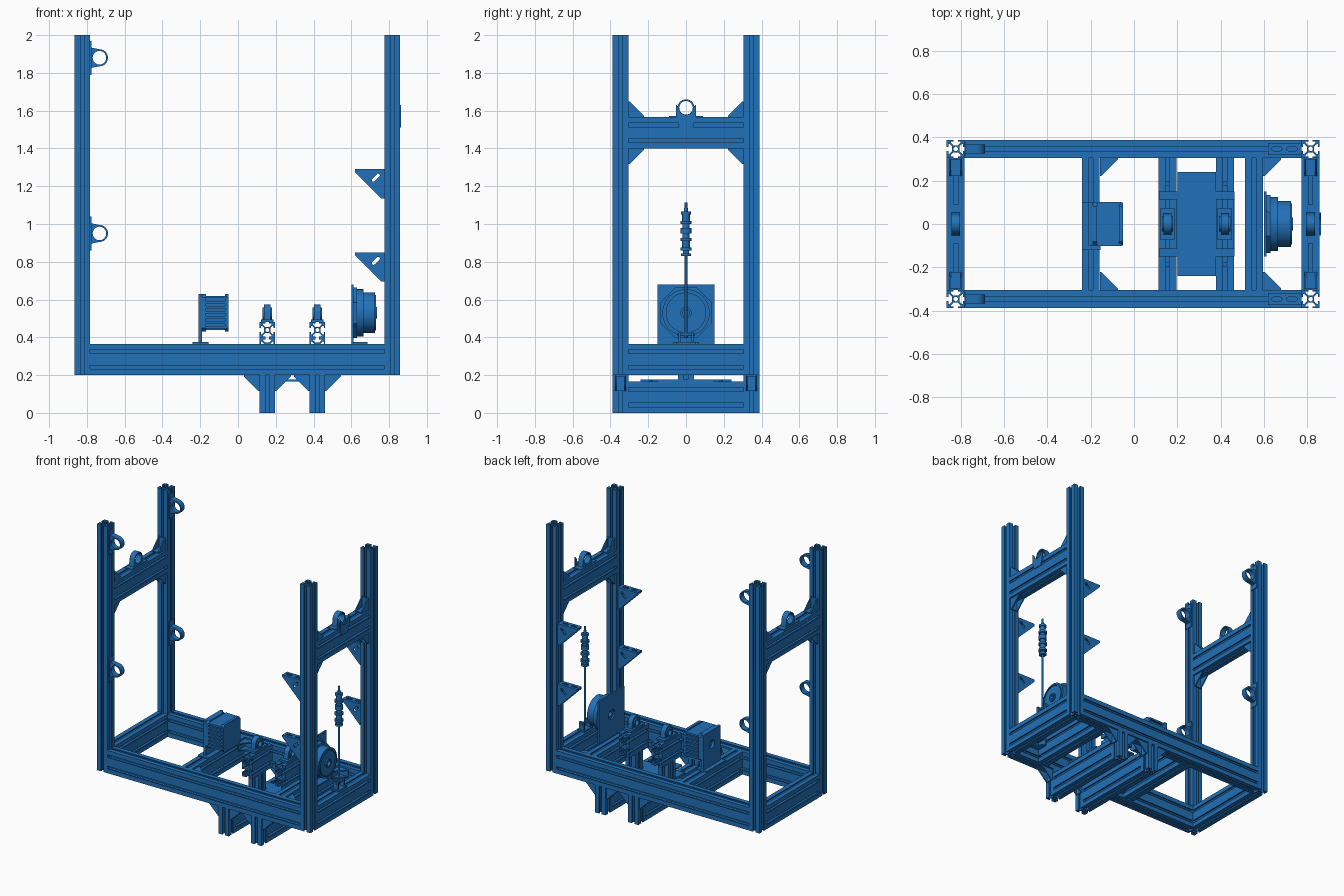
import bpy, bmesh
from math import sin, cos, pi
from mathutils import Vector

if "Cube" in bpy.data.objects:
    bpy.data.objects.remove(bpy.data.objects["Cube"])

blue = bpy.data.materials.new("machine_blue")
blue.use_nodes = True
colour = (0.016, 0.165, 0.48, 1)
blue.diffuse_color = colour
blue.node_tree.nodes["Principled BSDF"].inputs["Base Color"].default_value = colour

S = 0.083                      # extrusion width
H = S / 2
LEFT, RIGHT, SIDE = -0.824, 0.816, 0.347
BASE, DECK = 0.2, 0.2 + 2 * S
INNER = SIDE - H
objects = []


# ---- 2D outlines ----
def circle(u, v, r, n=24, start=0, sweep=2 * pi):
    k = n if sweep == 2 * pi else n - 1
    return [(u + r * cos(start + sweep * i / k), v + r * sin(start + sweep * i / k)) for i in range(n)]


def rect(u0, u1, v0, v1):
    return [(u0, v0), (u1, v0), (u1, v1), (u0, v1)]


def slot(u, v, length, r, angle=0):
    du, dv = cos(angle) * length / 2, sin(angle) * length / 2
    return (circle(u + du, v + dv, r, 7, angle - pi / 2, pi)
            + circle(u - du, v - dv, r, 7, angle + pi / 2, pi))


def slot_profile(u, v):
    """Square extrusion section with a T slot in each side and a bored core."""
    side = [(.5, -.5), (.5, -.12), (.41, -.12), (.41, -.27), (.34, -.27), (.2, -.13)]
    side += [(a, -b) for a, b in reversed(side[1:])]
    loop = []
    for c, s in ((1, 0), (0, 1), (-1, 0), (0, -1)):
        loop += [(u + S * (a * c - b * s), v + S * (a * s + b * c)) for a, b in side]
    return [loop, circle(u, v, S * .13, 10)]


# ---- solids: each piece is (axis, from, to, outline loops) ----
ORDER = {"x": (2, 0, 1), "y": (0, 2, 1), "z": (0, 1, 2)}


def part(name, *pieces):
    bm = bmesh.new()
    for axis, a, b, loops in pieces:
        i, j, k = ORDER[axis]
        edges = []
        for loop in loops:
            vs = []
            for u, v in loop:
                p = (u, v, a)
                vs.append(bm.verts.new((p[i], p[j], p[k])))
            edges += [bm.edges.new((vs[n - 1], vs[n])) for n in range(len(vs))]
        way = Vector([float(ch == axis) for ch in "xyz"])
        fill = bmesh.ops.triangle_fill(bm, edges=edges, use_beauty=True, normal=way)
        faces = [g for g in fill["geom"] if isinstance(g, bmesh.types.BMFace)]
        top = bmesh.ops.extrude_face_region(bm, geom=faces, use_keep_orig=True)
        bmesh.ops.translate(bm, vec=way * (b - a),
                            verts=[g for g in top["geom"] if isinstance(g, bmesh.types.BMVert)])
    bmesh.ops.recalc_face_normals(bm, faces=bm.faces)
    mesh = bpy.data.meshes.new(name)
    bm.to_mesh(mesh)
    bm.free()
    mesh.materials.append(blue)
    ob = bpy.data.objects.new(name, mesh)
    bpy.context.collection.objects.link(ob)
    objects.append(ob)
    return ob


def box(x0, x1, y0, y1, z0, z1):
    return ("z", z0, z1, [rect(x0, x1, y0, y1)])


def beam(name, axis, a, b, u, v, double=False):
    cells = [(u, v), (u, v + S)] if double else [(u, v)]
    part(name, *[(axis, a, b, slot_profile(*c)) for c in cells])


def gusset(name, axis, u, v, du, dv, mid, size=0.083, width=0.058):
    t = 0.008
    tri = [(u, v), (u + du * size, v), (u + du * size, v + dv * t), (u + du * t, v + dv * size), (u, v + dv * size)]
    w = width / 2
    part(name, (axis, mid - w, mid - w + t, [tri]), (axis, mid + w - t, mid + w, [tri]),
         (axis, mid - w, mid + w, [rect(u, u + du * size, v, v + dv * t)]),
         (axis, mid - w, mid + w, [rect(u, u + du * t, v, v + dv * size)]))


def ring_mount(name, axis, base, along, mid, flip, r=0.045):
    """Guide ring standing off a thin base plate."""
    c = base + r + 0.004
    dome = circle(c, along, r, 20, -pi / 2, pi) + [(base, along + .055), (base, along - .055)]
    hole = circle(c, along, r - .009)
    plate = rect(base, base + .006, along - .09, along + .09)
    turn = (lambda loop: [(v, u) for u, v in loop]) if flip else (lambda loop: loop)
    part(name, (axis, mid - .02, mid + .02, [turn(dome), turn(hole)]),
         (axis, mid - .03, mid + .03, [turn(plate)]))


# ---- main frame ----
for sy, tag in ((-1, "front"), (1, "back")):
    y = sy * SIDE
    beam(tag + "_right_post", "z", BASE, 2, LEFT, y)
    beam(tag + "_left_post", "z", BASE, 2, RIGHT, y)
    beam(tag + "_base_rail", "x", LEFT + H, RIGHT - H, y, BASE + H, True)
    for z in (0.95, 1.88):
        ring_mount(tag + "_guide_ring", "y", LEFT + H, z, y, False)
    # large slotted brackets on the left posts
    for z in (0.85, 1.29):
        x, n, t = RIGHT - H, 0.155, 0.007
        web = [(x, z), (x - n, z), (x - n, z - .015), (x - .015, z - n), (x, z - n)]
        hole = slot(x - .045, z - .045, .035, .009, pi / 4)
        part(tag + "_post_bracket",
             ("y", y - .028, y - .021, [web, hole]), ("y", y + .021, y + .028, [web, hole]),
             ("z", z - t, z, [rect(x - n, x, y - .028, y + .028),
                              slot(x - .115, y, .03, .009), slot(x - .045, y, .03, .009)]),
             box(x - t, x, y - .028, y + .028, z - n, z))
    # corner gussets of the deck and the upper crossbars
    for x in (-.158, .597):
        gusset(tag + "_deck_gusset", "z", x, sy * INNER, 1, -sy, DECK - H)
    for x in (LEFT, RIGHT):
        gusset(tag + "_upper_gusset", "x", sy * INNER, 1.4 + 2 * S, -sy, 1, x)
        gusset(tag + "_lower_gusset", "x", sy * INNER, 1.4, -sy, -1, x)
    # feet
    for x in (.155, .42):
        beam(tag + "_foot", "z", 0, BASE, x, y)
        for s in (-1, 1):
            gusset(tag + "_foot_gusset", "y", x + s * H, BASE, s, -1, y)

for x, tag in ((LEFT, "right"), (RIGHT, "left")):
    beam(tag + "_end_rail", "y", -INNER, INNER, x, BASE + H, True)
    beam(tag + "_crossbar", "y", -INNER, INNER, x, 1.4 + H, True)
    ring_mount(tag + "_crossbar_ring", "x", 1.4 + 2 * S, 0, x, True)

notch = circle(0, 1.615, .037, 14, 0, -pi)
part("crossbar_face_plate", ("x", RIGHT + H, RIGHT + H + .006,
     [[(-.035, 1.51), (.035, 1.51), (.052, 1.56), (.052, 1.63)] + notch + [(-.052, 1.63), (-.052, 1.56)]]))
for x, tag in ((-.2, "motor"), (.555, "wheel")):
    beam(tag + "_cross_member", "y", -INNER, INNER, x, BASE + H, True)

# ---- lower carriage with two shaft bearings ----
part("carriage_plate", ("z", 2 * S, 2 * S + .012, [[
    (.115, -.15), (.2, -.15), (.2, -.24), (.378, -.24), (.378, -.15), (.465, -.15),
    (.465, .15), (.378, .15), (.378, .24), (.2, .24), (.2, .15), (.115, .15)]]))
for x in (.155, .42):
    beam("foot_rail", "y", -INNER, INNER, x, H, True)
    beam("bearing_column", "z", .178, .314, x, 0)
    beam("bearing_beam", "y", -.115, .115, x, .314 + H, True)
    arch = circle(0, .528, .045, 20, 0, pi) + [(-.05, .48), (.05, .48)]
    part("shaft_bearing", ("x", x - .018, x + .018, [arch, circle(0, .525, .022)]),
         ("x", x - .026, x + .026, [circle(0, .525, .034), circle(0, .525, .02)]),
         box(x - .033, x + .033, -.075, .075, .48, .495))
    for y in (-.185, .185):
        part("rail_bolt", ("z", 2 * S, 2 * S + .01, [circle(x, y, .012, 6)]))

# ---- motor: mounting angle, core, cooling fins, end cap ----
part("motor_mount", box(-.24, -.155, -.12, .1, DECK, DECK + .01),
     ("x", -.21, -.19, [rect(-.1, .1, DECK, .63), circle(0, .53, .03)]))
fins = [box(-.17, -.06, -.102, .102, .445 + i * .027, .458 + i * .027) for i in range(7)]
part("motor_body", box(-.178, -.055, -.088, .088, .44, .62), *fins)
for x0, x1 in ((-.19, -.17), (-.07, -.05)):
    c = .02
    part("motor_end_cap", ("x", x0, x1, [[
        (-.1 + c, .43), (.1 - c, .43), (.1, .43 + c), (.1, .63 - c),
        (.1 - c, .63), (-.1 + c, .63), (-.1, .63 - c), (-.1, .43 + c)]]))

# ---- wheel unit on its square plate ----
part("wheel_plate", ("x", .6, .612, [rect(-.15, .15, DECK, .68), circle(0, .53, .035)]))
part("wheel_foot", box(.6, .685, -.07, .07, DECK, DECK + .01))
bore = circle(0, .53, .018)
part("wheel_housing",
     ("x", .612, .63, [circle(0, .53, .145, 8, pi / 8), bore]),
     ("x", .63, .665, [circle(0, .53, .125, 40), bore]),
     ("x", .665, .725, [circle(0, .53, .107, 40), bore]),
     ("x", .725, .731, [circle(0, .53, .095, 40), circle(0, .53, .088, 40)]),
     ("x", .725, .735, [circle(0, .53, .03), bore]))

# ---- tension rod on the left end rail ----
x = RIGHT
part("rod_clevis", box(x - .03, x + .03, -.05, .05, DECK, DECK + .01),
     box(x - .02, x + .02, -.04, -.028, DECK, .43), box(x - .02, x + .02, .028, .04, DECK, .43),
     ("y", -.045, .045, [circle(x, .415, .009, 12)]))
stack = [(.4, .84, .007), (.83, .845, .026), (.845, .86, .016), (.86, .875, .03), (.875, .91, .02),
         (.91, .925, .03), (.925, .95, .018), (.95, .98, .028), (.98, 1.0, .018), (1.0, 1.015, .03),
         (1.015, 1.05, .02), (1.05, 1.065, .026), (1.065, 1.085, .011), (1.085, 1.115, .007)]
part("tension_rod", *[("z", a, b, [circle(x, 0, r, 16)]) for a, b, r in stack])

# ---- shading ----
bpy.ops.object.select_all(action="DESELECT")
for ob in objects:
    ob.select_set(True)
bpy.context.view_layer.objects.active = objects[0]
bpy.ops.object.shade_smooth_by_angle()
